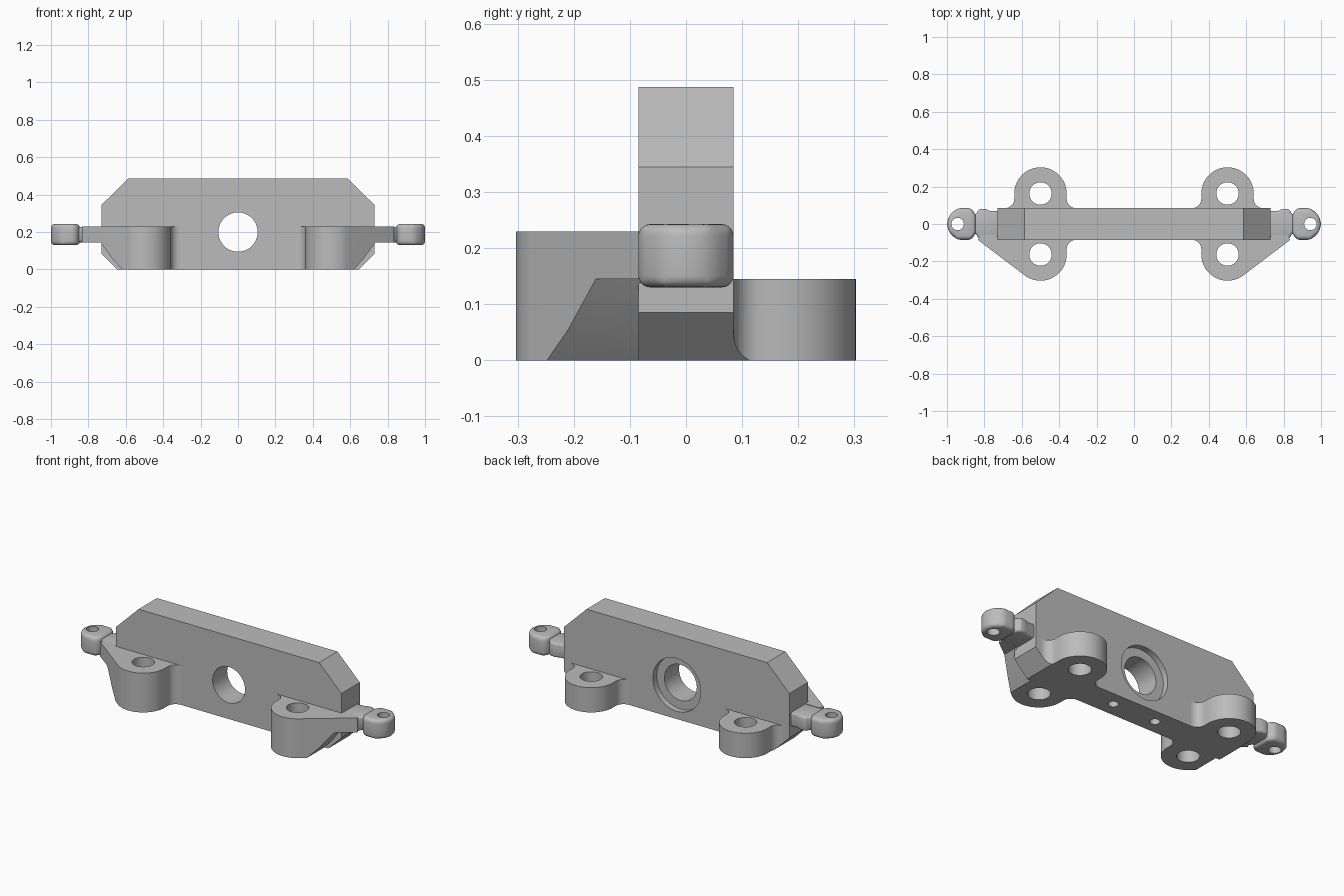
import bpy, bmesh
from math import cos, sin, radians, hypot, atan2, acos, degrees
from mathutils import Vector

cube = bpy.data.objects.get("Cube")
if cube:
    bpy.data.objects.remove(cube, do_unlink=True)

grey = bpy.data.materials.new("light grey metal")
grey.use_nodes = True
COLOUR = (0.5, 0.5, 0.5, 1)
grey.diffuse_color = COLOUR
grey.node_tree.nodes["Principled BSDF"].inputs["Base Color"].default_value = COLOUR


def extrude(name, outline, axis, low, high):
    """Prism from an outline: (x, y) along z, or (x, z) along y."""
    bm = bmesh.new()
    place = (lambda u, v, w: (u, v, w)) if axis == "z" else (lambda u, v, w: (u, w, v))
    face = bm.faces.new([bm.verts.new(place(u, v, low)) for u, v in outline])
    side = bmesh.ops.extrude_face_region(bm, geom=[face])["geom"]
    moved = [g for g in side if isinstance(g, bmesh.types.BMVert)]
    bmesh.ops.translate(bm, verts=moved, vec=Vector(place(0, 0, high - low)))
    bmesh.ops.recalc_face_normals(bm, faces=bm.faces)
    mesh = bpy.data.meshes.new(name)
    bm.to_mesh(mesh)
    bm.free()
    mesh.materials.append(grey)
    obj = bpy.data.objects.new(name, mesh)
    bpy.context.collection.objects.link(obj)
    return obj


def arc(cx, cy, r, start, end, n=16):
    angles = [radians(start + (end - start) * i / n) for i in range(n + 1)]
    return [(cx + r * cos(a), cy + r * sin(a)) for a in angles]


def activate(obj):
    bpy.ops.object.select_all(action="DESELECT")
    obj.select_set(True)
    bpy.context.view_layer.objects.active = obj


def cut(obj, cutter):
    cutter.hide_render = True
    mod = obj.modifiers.new("cut", "BOOLEAN")
    mod.operation, mod.solver, mod.object = "DIFFERENCE", "EXACT", cutter
    activate(obj)
    bpy.ops.object.modifier_apply(modifier=mod.name)
    bpy.data.objects.remove(cutter, do_unlink=True)


def drill(obj, u, v, r, axis="z", low=-1, high=1):
    cut(obj, extrude("drill", arc(u, v, r, 0, 360, 48)[:-1], axis, low, high))


def finish(obj, mirrored=True):
    activate(obj)
    bpy.ops.object.shade_smooth_by_angle(angle=radians(30))
    if mirrored:
        twin = obj.copy()
        twin.data = obj.data.copy()
        name = obj.name
        obj.name, twin.name = "left_" + name, "right_" + name
        bm = bmesh.new()
        bm.from_mesh(twin.data)
        bmesh.ops.scale(bm, vec=(-1, 1, 1), verts=bm.verts)
        bmesh.ops.reverse_faces(bm, faces=bm.faces)
        bm.to_mesh(twin.data)
        bm.free()
        bpy.context.collection.objects.link(twin)


# Central plate with chamfered corners, bore, rear counterbore, bottom holes
HALF = 0.085
right = [(0.645, 0), (0.73, 0.085), (0.73, 0.345), (0.585, 0.487)]
plate = extrude("main_plate", right + [(-x, z) for x, z in reversed(right)], "y", -HALF, HALF)
drill(plate, 0, 0.2, 0.105, "y")
drill(plate, 0, 0.2, 0.155, "y", 0.05, 1)
for x in (-0.14, 0.14):
    drill(plate, x, 0, 0.027, "z", -1, 0.07)
finish(plate, False)

# Rear lug: rounded tab with fillets into the plate
LX, LY, R, F = 0.5, 0.163, 0.14, 0.05
IN = 0.08
outline = [(LX + R + F, IN)] + arc(LX + R + F, HALF + F, F, 270, 180, 8)
outline += arc(LX, LY, R, 0, 180, 32)
outline += arc(LX - R - F, HALF + F, F, 0, -90, 8) + [(LX - R - F, IN)]
lug = extrude("rear_lug", outline, "z", 0, 0.145)
drill(lug, LX, LY, 0.06)
cut(lug, extrude("chamfer", [(0.545, -0.1), (0.845, 0.2), (1.2, 0.2), (1.2, -0.1)], "y", -1, 1))
finish(lug)

# Front lug: taller tab whose outer side runs tangentially to a thin tip
tip = (0.835, -HALF)
dx, dy = tip[0] - LX, tip[1] + LY
tangent = degrees(atan2(dy, dx) - acos(R / hypot(dx, dy)))
outline = [(LX - R - F, -IN)] + arc(LX - R - F, -HALF - F, F, 90, 0, 8)
outline += arc(LX, -LY, R, 180, 360 + tangent, 32)
outline += [tip, (0.82, -0.06), (0.735, -0.06), (0.725, -IN)]
lug = extrude("front_lug", outline, "z", 0, 0.23)
drill(lug, LX, -LY, 0.06)
under = [(0.55, -0.1), (0.62, 0), (0.67, 0.055), (0.735, 0.145), (1.2, 0.145), (1.2, -0.1)]
cut(lug, extrude("undercut", under, "y", -1, 1))
finish(lug)


def rounded(name, half, low, high, width, segments):
    """Symmetric block with rounded edges; half lists its +y side."""
    pts = half + [(x, -y) for x, y in reversed(half) if y > 0]
    obj = extrude(name, pts, "z", low, high)
    mod = obj.modifiers.new("round", "BEVEL")
    mod.width, mod.segments = width, segments
    mod.limit_method, mod.angle_limit = "ANGLE", radians(32)
    activate(obj)
    bpy.ops.object.modifier_apply(modifier=mod.name)
    return obj


# Neck joining plate and end eye
neck = rounded("neck", [(0.70, 0.07), (0.77, 0.07), (0.79, 0.08), (0.83, 0.08),
                        (0.845, 0.05), (0.88, 0.05)], 0.145, 0.228, 0.012, 3)
finish(neck)

# Rounded end eye with a vertical hole
eye = rounded("end_eye", [(0.845, 0.05), (0.87, HALF), (0.945, HALF),
                          (0.99, 0.045), (1.0, 0)], 0.13, 0.243, 0.025, 5)
drill(eye, 0.943, 0, 0.033)
finish(eye)
